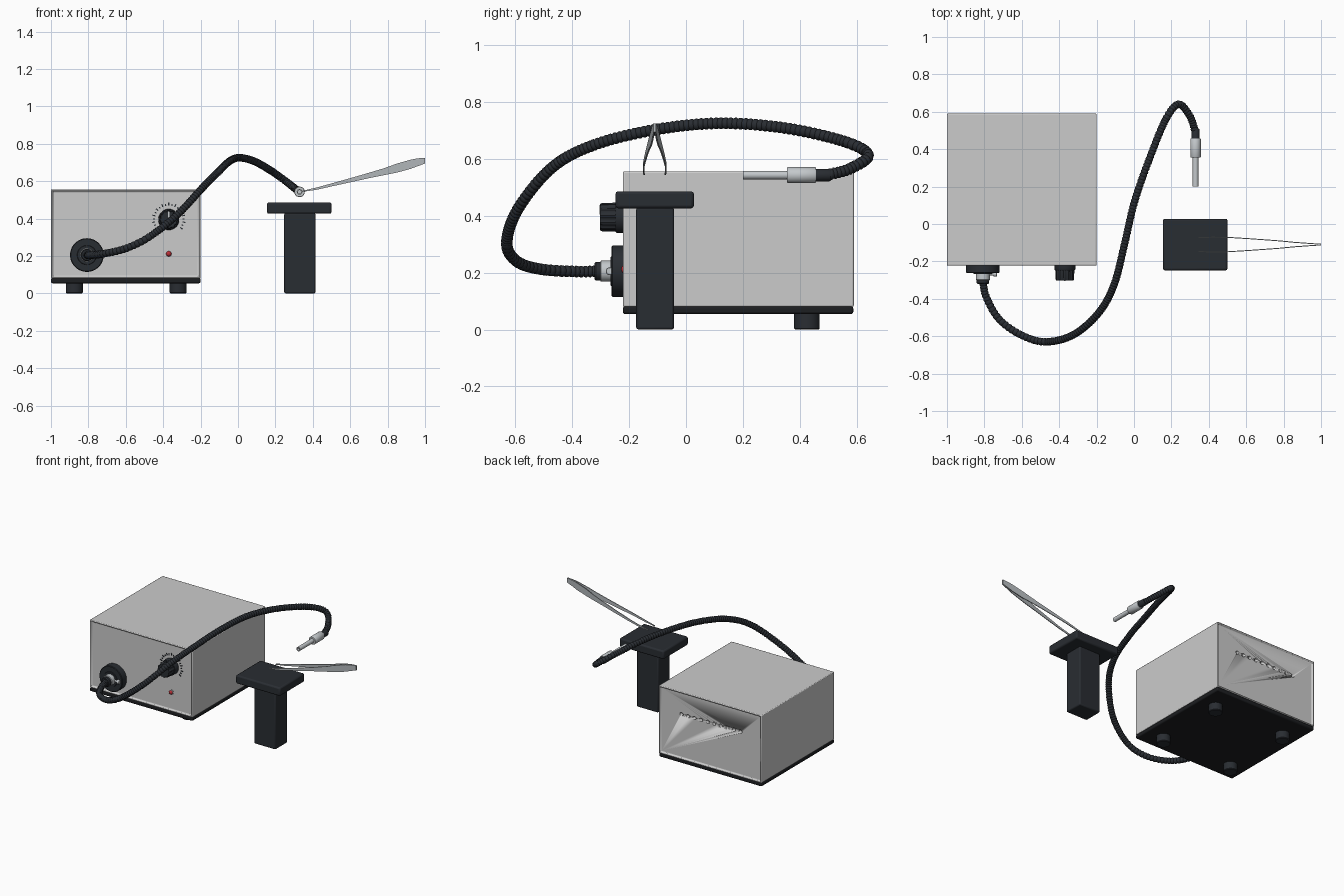
import bpy, bmesh, math
from mathutils import Vector, Matrix

if "Cube" in bpy.data.objects:
    bpy.data.objects.remove(bpy.data.objects["Cube"])


def mat(name, r, g, b):
    m = bpy.data.materials.new(name)
    m.diffuse_color = (r, g, b, 1)
    m.use_nodes = True
    m.node_tree.nodes["Principled BSDF"].inputs["Base Color"].default_value = m.diffuse_color
    return m


DARK = mat("dark_plastic", 0.022, 0.026, 0.032)
BLACK = mat("black_base", 0.012, 0.013, 0.015)
METAL = mat("bright_metal", 0.55, 0.58, 0.6)
STEEL = mat("tweezer_steel", 0.45, 0.48, 0.5)
RED = mat("red_lamp", 0.5, 0.03, 0.04)


def finish(bm, name, material=None, bevel=0, segments=2):
    bmesh.ops.recalc_face_normals(bm, faces=bm.faces)
    me = bpy.data.meshes.new(name)
    bm.to_mesh(me)
    bm.free()
    ob = bpy.data.objects.new(name, me)
    bpy.context.collection.objects.link(ob)
    if material:
        me.materials.append(material)
    bpy.ops.object.select_all(action='DESELECT')
    ob.select_set(True)
    bpy.context.view_layer.objects.active = ob
    bpy.ops.object.shade_smooth_by_angle(angle=math.radians(35))
    if bevel:
        b = ob.modifiers.new("bevel", 'BEVEL')
        b.width, b.segments, b.limit_method = bevel, segments, 'ANGLE'
    return ob


def box_bm(bm, lo, hi, rot=None):
    lo, hi = Vector(lo), Vector(hi)
    m = Matrix.Translation((lo + hi) / 2) @ Matrix.Diagonal((*(hi - lo), 1))
    bmesh.ops.create_cube(bm, size=1, matrix=(rot @ m) if rot else m)


def box(name, lo, hi, material=None, bevel=0):
    bm = bmesh.new()
    box_bm(bm, lo, hi)
    return finish(bm, name, material, bevel)


def lathe(name, origin, axis, profile, material=None, sides=32, closed=False):
    """Spin (radius, distance) pairs round an axis; ends are capped unless closed."""
    bm = bmesh.new()
    q = Vector(axis).to_track_quat('Z', 'Y')
    rings = [[bm.verts.new(Vector(origin) + q @ Vector((r * math.cos(a), r * math.sin(a), d)))
              for a in (2 * math.pi * i / sides for i in range(sides))] for r, d in profile]
    skin(bm, rings, closed)
    return finish(bm, name, material)


def skin(bm, rings, closed=False):
    n = len(rings[0])
    pairs = list(zip(rings, rings[1:])) + ([(rings[-1], rings[0])] if closed else [])
    for a, b in pairs:
        for i in range(n):
            bm.faces.new((a[i], a[(i + 1) % n], b[(i + 1) % n], b[i]))
    if not closed:
        bm.faces.new(rings[0])
        bm.faces.new(rings[-1])


# Housing with recessed front and back panels
bm = bmesh.new()
box_bm(bm, (-1, -0.222, 0.08), (-0.2, 0.59, 0.556))
bm.faces.ensure_lookup_table()
for f in [f for f in bm.faces if abs(f.normal.y) > 0.9]:
    bmesh.ops.inset_region(bm, faces=[f], thickness=0.014, depth=0)
    bmesh.ops.inset_region(bm, faces=[f], thickness=0.002, depth=-0.01)
housing = finish(bm, "housing", None, 0.005)

# Row of vent holes in the back panel
bm = bmesh.new()
for i in range(10):
    m = Matrix.Translation((-0.83 + 0.46 * i / 9, 0.585, 0.395)) @ Matrix.Rotation(math.pi / 2, 4, 'X')
    bmesh.ops.create_cone(bm, cap_ends=True, segments=16, radius1=0.012, radius2=0.012, depth=0.06, matrix=m)
cutter = finish(bm, "vent_cutter")
cutter.hide_render = True
cutter.hide_set(True)
vent = housing.modifiers.new("vents", 'BOOLEAN')
vent.operation, vent.object, vent.solver = 'DIFFERENCE', cutter, 'EXACT'

# Base plate and feet
box("base_plate", (-1, -0.222, 0.054), (-0.2, 0.588, 0.082), BLACK, 0.008)
for x in (-0.875, -0.32):
    for y in (-0.09, 0.425):
        lathe("foot", (x, y, 0), (0, 0, 1), [(0.041, 0), (0.045, 0.004), (0.045, 0.06)], DARK)

# Control knob with flutes and pointer
KX, KZ, PANEL = -0.37, 0.395, -0.212
lathe("knob_skirt", (KX, PANEL, KZ), (0, -1, 0), [(0.056, 0), (0.056, 0.03), (0.052, 0.036)], DARK)
bm = bmesh.new()
rings = []
for s, d in ((1, 0.03), (0.98, 0.083), (0.9, 0.09)):
    rings.append([bm.verts.new((KX + r * s * math.cos(a), PANEL - d, KZ + r * s * math.sin(a)))
                  for a, r in ((2 * math.pi * i / 48, 0.051 if i % 4 < 2 else 0.047) for i in range(48))])
skin(bm, rings)
finish(bm, "knob", DARK)
box("knob_pointer", (KX - 0.003, PANEL - 0.092, KZ + 0.01), (KX + 0.003, PANEL - 0.088, KZ + 0.042), METAL)

# Dial ticks
bm = bmesh.new()
for i in range(21):
    rot = (Matrix.Translation((KX, PANEL, KZ)) @ Matrix.Rotation(math.radians(-125 + 12.5 * i), 4, 'Y'))
    box_bm(bm, (-0.003, -0.003, 0.074), (0.003, 0.002, 0.09 if i % 2 == 0 else 0.084), rot)
finish(bm, "dial_ticks", DARK)

# Indicator lamp
lathe("lamp_bezel", (KX, PANEL, 0.212), (0, -1, 0), [(0.018, 0), (0.018, 0.004), (0.015, 0.006)], METAL, 24)
lathe("indicator_lamp", (KX, PANEL, 0.212), (0, -1, 0),
      [(0.014, 0), (0.014, 0.006), (0.011, 0.012), (0.006, 0.015), (0.001, 0.016)], RED, 24)

# Cable socket, collars and locking screw
SX, SZ = -0.808, 0.205
lathe("socket_flange", (SX, PANEL, SZ), (0, -1, 0),
      [(0.09, 0), (0.09, 0.046), (0.086, 0.05), (0.052, 0.05), (0.05, 0.054)], DARK, 48)
lathe("socket_collar", (SX, -0.255, SZ), (0, -1, 0),
      [(0.037, 0), (0.037, 0.043), (0.034, 0.046)], METAL)
lathe("cable_nut", (SX, -0.29, SZ), (0, -1, 0), [(0.033, 0), (0.033, 0.026), (0.027, 0.032)], DARK)
lathe("locking_screw", (SX + 0.03, -0.268, SZ), (1, 0, 0),
      [(0.007, 0), (0.007, 0.028), (0.014, 0.028), (0.014, 0.044), (0.012, 0.046)], METAL, 20)

# Ribbed flexible cable along a smooth path
PATH = [Vector(p) for p in (
    (SX, -0.30, .205), (-.79, -.39, .204), (-.72, -.51, .212), (-.60, -.595, .24), (-.47, -.63, .305),
    (-.32, -.59, .425), (-.185, -.47, .57), (-.105, -.32, .65), (-.05, -.105, .703), (.003, .12, .725),
    (.083, .35, .708), (.17, .56, .66), (.238, .64, .613), (.297, .58, .567), (.325, .50, .545),
    (.329, .45, .543))]


def catmull(pts, i, t):
    a, b, c, d = (pts[max(0, min(len(pts) - 1, i + k))] for k in (-1, 0, 1, 2))
    return 0.5 * (2 * b + (c - a) * t + (2 * a - 5 * b + 4 * c - d) * t * t
                  + (3 * b - a - 3 * c + d) * t ** 3)


fine = [catmull(PATH, i, k / 40) for i in range(len(PATH) - 1) for k in range(40)] + [PATH[-1]]
samples, walked = [fine[0]], 0
for a, b in zip(fine, fine[1:]):
    walked += (b - a).length
    if walked >= 0.0042:
        samples.append(b)
        walked = 0
bm = bmesh.new()
rings = []
tangent = (samples[1] - samples[0]).normalized()
side = tangent.orthogonal().normalized()
for k, p in enumerate(samples):
    t = (samples[min(k + 1, len(samples) - 1)] - samples[max(k - 1, 0)]).normalized()
    side = tangent.rotation_difference(t) @ side
    tangent = t
    up = t.cross(side)
    r = (0.0175, 0.0205, 0.0205)[k % 3]
    rings.append([bm.verts.new(p + r * (math.cos(a) * side + math.sin(a) * up))
                  for a in (2 * math.pi * i / 14 for i in range(14))])
skin(bm, rings)
finish(bm, "flexible_cable", DARK)

# Handpiece: ferrule, grip sleeve and hollow tip tube
HX, HZ = 0.329, 0.543
lathe("handpiece_ferrule", (HX, 0.51, HZ), (0, -1, 0), [(0.019, 0), (0.022, 0.006), (0.022, 0.06)], DARK)
lathe("handpiece_sleeve", (HX, 0.457, HZ), (0, -1, 0),
      [(0.026, 0), (0.028, 0.003), (0.028, 0.099), (0.026, 0.102)], METAL)
lathe("handpiece_tube", (HX, 0.36, HZ), (0, -1, 0),
      [(0.015, 0), (0.015, 0.16), (0.009, 0.16), (0.009, 0.0)], METAL, 32, True)

# Stand: column and top plate
box("stand_column", (0.247, -0.175, 0), (0.414, -0.042, 0.43), DARK, 0.008)
box("stand_top", (0.155, -0.248, 0.426), (0.5, 0.028, 0.486), DARK, 0.01)

# Tweezers: two mirrored thin arms (x, low z, high z, offset from centre)
ARM = [(.345, .543, .549, .037), (.42, .554, .566, .039), (.5, .572, .588, .038), (.6, .594, .616, .032),
       (.7, .616, .645, .025), (.78, .632, .669, .019), (.85, .646, .694, .012), (.92, .665, .714, .007),
       (.96, .680, .722, .004), (1.0, .694, .725, .002)]
for s, side_name in ((-1, "front"), (1, "rear")):
    bm = bmesh.new()
    rings = []
    for x, lo, hi, off in ARM:
        y0, y1 = -0.11 + s * (off - 0.002), -0.11 + s * (off + 0.003)
        rings.append([bm.verts.new(c) for c in ((x, y0, lo), (x, y1, lo), (x, y1, hi), (x, y0, hi))])
    skin(bm, rings)
    finish(bm, "tweezer_arm_" + side_name, STEEL)
